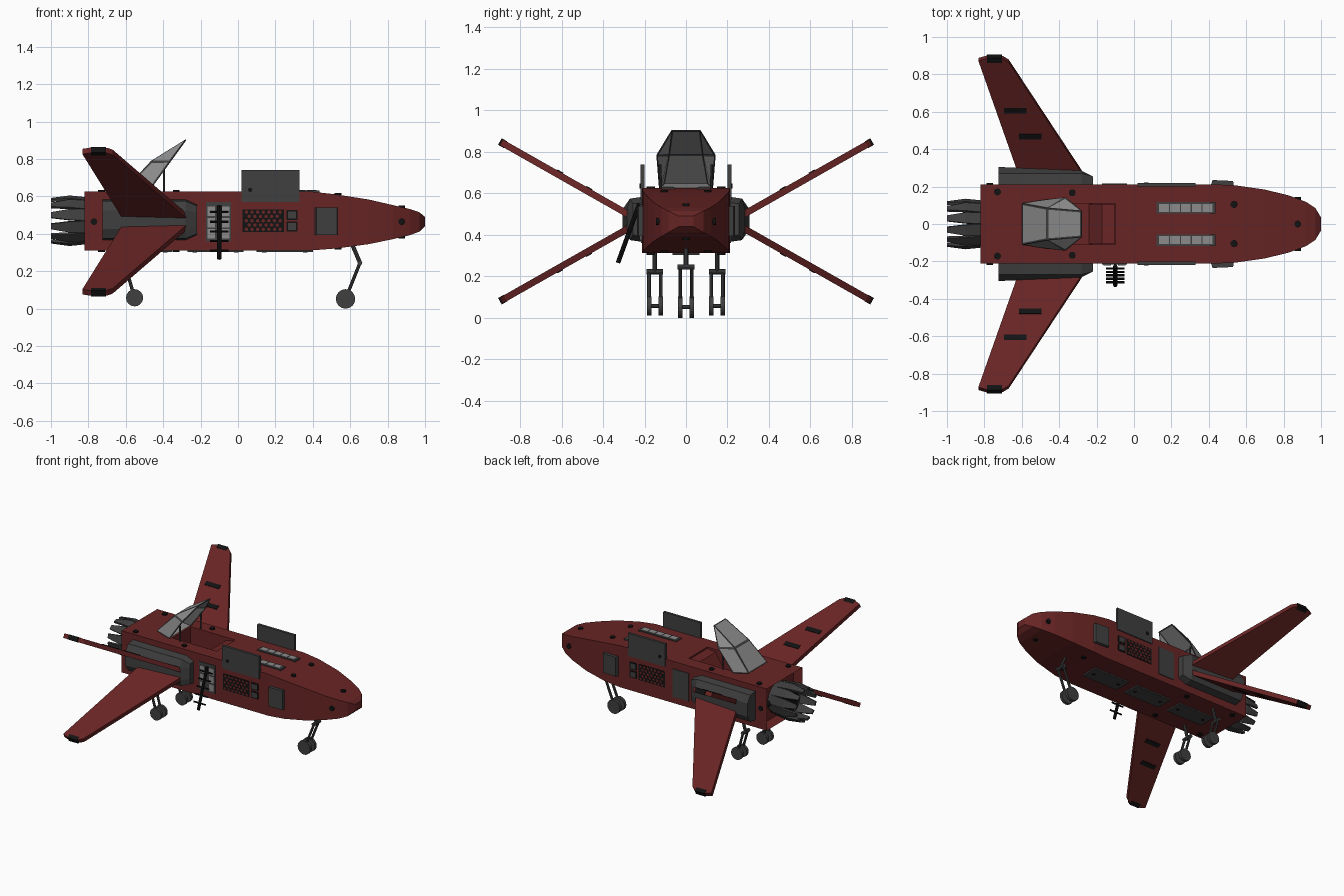
import bpy, bmesh, math
from mathutils import Vector

cube = bpy.data.objects.get("Cube")
if cube:
    bpy.data.objects.remove(cube, do_unlink=True)


def material(name, r, g, b):
    m = bpy.data.materials.new(name)
    m.use_nodes = True
    m.diffuse_color = (r, g, b, 1)
    m.node_tree.nodes["Principled BSDF"].inputs["Base Color"].default_value = (r, g, b, 1)
    return m


RED = material("dark red paint", 0.14, 0.018, 0.018)
GREY = material("dark grey metal", 0.05, 0.05, 0.05)
GLASS = material("light grey glass", 0.26, 0.26, 0.26)
BLACK = material("black", 0.006, 0.006, 0.006)


def make(name, verts, faces, *mats):
    bm = bmesh.new()
    vs = [bm.verts.new(v) for v in verts]
    for f in faces:
        bm.faces.new([vs[i] for i in f])
    bmesh.ops.recalc_face_normals(bm, faces=bm.faces)
    me = bpy.data.meshes.new(name)
    bm.to_mesh(me)
    bm.free()
    for m in mats:
        me.materials.append(m)
    ob = bpy.data.objects.new(name, me)
    bpy.context.collection.objects.link(ob)
    return ob


def loft(name, rings, mat):
    """Skin equal-sized rings of points and cap both ends."""
    n = len(rings[0])
    faces = [list(range(n)), [(len(rings) - 1) * n + i for i in range(n)]]
    for r in range(len(rings) - 1):
        for i in range(n):
            j = (i + 1) % n
            faces.append([r * n + i, r * n + j, (r + 1) * n + j, (r + 1) * n + i])
    return make(name, [p for ring in rings for p in ring], faces, mat)


def box(name, x, y, z, mat):
    return loft(name, [[(a, y[0], z[0]), (a, y[1], z[0]), (a, y[1], z[1]), (a, y[0], z[1])] for a in x], mat)


def side_box(name, s, x, y, z, mat):
    return box(name, x, sorted((s * y[0], s * y[1])), z, mat)


def rod(name, a, b, r, mat, n=8):
    a, b = Vector(a), Vector(b)
    d = (b - a).normalized()
    u = d.orthogonal().normalized()
    w = d.cross(u)
    angles = [2 * math.pi * i / n for i in range(n)]
    return loft(name, [[p + r * (math.cos(t) * u + math.sin(t) * w) for t in angles] for p in (a, b)], mat)


# Hull: rectangular sections tapering to the nose
sections = [(-0.82, 0.212, 0.312, 0.625), (0.40, 0.212, 0.312, 0.625), (0.53, 0.208, 0.322, 0.61),
            (0.70, 0.184, 0.345, 0.583), (0.83, 0.152, 0.372, 0.553), (0.92, 0.118, 0.393, 0.532),
            (0.97, 0.085, 0.412, 0.515), (1.0, 0.035, 0.44, 0.49)]
hull = loft("hull", [[(x, -w, b), (x, w, b), (x, w, t), (x, -w, t)] for x, w, b, t in sections], RED)

# Recessed engine bay at the tail
bm = bmesh.new()
bm.from_mesh(hull.data)
tail = min(bm.faces, key=lambda f: f.calc_center_median().x)
bmesh.ops.inset_region(bm, faces=[tail], thickness=0.03)
for v in tail.verts:
    v.co.x += 0.06
bm.to_mesh(hull.data)
bm.free()

# Open cockpit cut
cutter = box("cockpit_cutter", (-0.47, -0.1), (-0.11, 0.11), (0.5, 0.7), RED)
cutter.hide_render = True
cutter.hide_viewport = True
cutter.display_type = "WIRE"
cut = hull.modifiers.new("cockpit", "BOOLEAN")
cut.operation = "DIFFERENCE"
cut.object = cutter
loft("cockpit_dash", [[(-0.24, y, 0.5), (-0.102, y, 0.5), (-0.102, y, 0.615), (-0.17, y, 0.605)]
                      for y in (-0.108, 0.108)], RED)

# Raised canopy: framed panes made by insetting every face
half = [(-0.48, 0.13, 0.62), (-0.365, 0.143, 0.785), (-0.28, 0.07, 0.905),
        (-0.6, 0.11, 0.645), (-0.465, 0.085, 0.79)]
verts = half + [(x, -y, z) for x, y, z in half]
panes = [(0, 5, 8, 3), (3, 8, 9, 4), (4, 9, 7, 2), (0, 1, 4, 3), (1, 2, 4), (5, 6, 9, 8), (6, 7, 9)]
canopy = make("canopy", verts, panes, GREY, GLASS)
bm = bmesh.new()
bm.from_mesh(canopy.data)
inner = list(bm.faces)
bmesh.ops.inset_individual(bm, faces=inner, thickness=0.012)
for f in inner:
    f.material_index = 1
bm.to_mesh(canopy.data)
bm.free()
solid = canopy.modifiers.new("thickness", "SOLIDIFY")
solid.thickness = 0.006

# Engine nozzle with tapered petals
rod("engine_core", (-0.74, 0, 0.47), (-0.87, 0, 0.47), 0.115, GREY, 20)
rod("engine_opening", (-0.869, 0, 0.47), (-0.874, 0, 0.47), 0.09, BLACK, 20)
PETALS = 12
for i in range(PETALS):
    a = 2 * math.pi * (i + 0.5) / PETALS
    out = Vector((0, math.cos(a), math.sin(a)))
    tan = Vector((0, -math.sin(a), math.cos(a)))
    rings = []
    for x, r, w in ((-0.78, 0.118, 0.032), (-0.9, 0.132, 0.03), (-1.0, 0.122, 0.015)):
        c = Vector((x, 0, 0.47))
        rings.append([c + out * (r + o) + tan * w * k for o, k in ((0, -1), (0, 1), (-0.014, 1), (-0.014, -1))])
    loft("nozzle_petal", rings, GREY)

# Wings: swept blades in an X, with black bands on the outer faces
SLOPE = 0.567
NORMAL = Vector((0, -SLOPE, 1)).normalized()


def wing_plate(name, outline, low, high, sy, sz, mat):
    rings = []
    for h in (low, high):
        ring = []
        for x, y in outline:
            p = Vector((x, y, 0.035 + (y - 0.28) * SLOPE)) + NORMAL * h
            ring.append((p.x, sy * p.y, 0.465 + sz * p.z))
        rings.append(ring)
    return loft(name, rings, mat)


def band(x0, x1, y0, y1):
    return [(x0, y0), (x1, y0), (x1, y1), (x0, y1)]


wing = [(-0.61, 0.25), (-0.26, 0.25), (-0.67, 0.872), (-0.7, 0.89), (-0.79, 0.892), (-0.832, 0.88)]
for sy in (1, -1):
    for sz in (1, -1):
        wing_plate("wing", wing, -0.016, 0.016, sy, sz, RED)
        wing_plate("wing_tip_plate", band(-0.785, -0.705, 0.87, 0.897), -0.018, 0.018, sy, sz, BLACK)
        for x, y in ((-0.635, 0.615), (-0.555, 0.475)):
            wing_plate("wing_band", band(x - 0.06, x + 0.06, y - 0.014, y + 0.014), 0.015, 0.02, sy, sz, BLACK)

for s in (1, -1):
    # Wing root fairing
    rings = []
    for x, d, k in ((-0.725, 0.305, 1), (-0.28, 0.285, 1), (-0.22, 0.255, 0.75)):
        prof = [(0.2, -0.11), (0.27, -0.1), (d, -0.05), (d, 0.05), (0.27, 0.1), (0.2, 0.11)]
        rings.append([(x, s * min(y, d), 0.475 + k * z) for y, z in prof])
    loft("wing_root", rings, GREY)

    # Raised access door and the honeycomb vent below it
    side_box("access_door", s, (0.02, 0.33), (0.2, 0.212), (0.57, 0.74), GREY)
    side_box("access_door_foot", s, (0.02, 0.33), (0.211, 0.219), (0.57, 0.74), GREY)
    rod("door_latch", (0.065, s * 0.21, 0.635), (0.065, s * 0.223, 0.635), 0.012, BLACK)
    side_box("vent", s, (0.025, 0.245), (0.208, 0.215), (0.41, 0.53), BLACK)
    for row in range(5):
        for col in range(7 - row % 2):
            x, z = 0.045 + 0.03 * col + 0.015 * (row % 2), 0.424 + 0.023 * row
            rod("vent_cell", (x, s * 0.21, z), (x, s * 0.217, z), 0.01, RED, 6)
    for z in (0.412, 0.475):
        side_box("socket", s, (0.258, 0.318), (0.208, 0.216), (z, z + 0.053), BLACK)
        side_box("socket_cover", s, (0.266, 0.31), (0.21, 0.218), (z + 0.008, z + 0.045), GREY)

    # Forward side pod
    loft("side_pod", [[(0.405, s * 0.19, z), (0.42, s * 0.235, z), (0.53, s * 0.23, z), (0.535, s * 0.19, z)]
                      for z in (0.395, 0.54)], GREY)

    # Boarding hatch
    side_box("hatch", s, (-0.172, -0.038), (0.205, 0.217), (0.36, 0.57), GREY)

    # Top grille with five panes
    side_box("grille_frame", s, (0.12, 0.435), (0.055, 0.117), (0.615, 0.632), GREY)
    for i in range(5):
        x = 0.135 + i * 0.058
        side_box("grille_pane", s, (x, x + 0.052), (0.064, 0.108), (0.625, 0.635), GLASS)

    # Black fasteners showing above and below
    for x, y, low, high in ((-0.73, 0.172, 0.304, 0.633), (-0.33, 0.167, 0.304, 0.633),
                            (0.535, 0.105, 0.317, 0.617)):
        rod("fastener", (x, s * y, low), (x, s * y, high), 0.019, BLACK, 12)
    for x, y in ((-0.77, 0.218), (0.875, 0.145)):
        rod("side_fastener", (x, s * 0.1, 0.465), (x, s * y, 0.465), 0.018, BLACK, 12)
    # Canopy strut
    rod("canopy_strut", (-0.395, s * 0.12, 0.6), (-0.395, s * 0.125, 0.74), 0.006, GREY)
rod("nose_fastener", (0.875, 0, 0.375), (0.875, 0, 0.552), 0.018, BLACK, 12)

# Belly panels
for x in (-0.65, -0.27, 0.1):
    box("belly_panel", (x, x + 0.3), (-0.065, 0.065), (0.302, 0.315), GREY)
    for k in (0.04, 0.26):
        rod("panel_lock", (x + k, 0, 0.31), (x + k, 0, 0.299), 0.012, BLACK)

# Boarding ladder and lit hatch strips on the right side
for x in (-0.162, -0.085):
    for z in (0.375, 0.435, 0.495):
        box("hatch_strip", (x, x + 0.04), (-0.221, -0.216), (z, z + 0.05), GLASS)
top, foot = Vector((-0.1, -0.225, 0.55)), Vector((-0.1, -0.328, 0.265))
rod("ladder_pole", top, foot, 0.011, BLACK)
for i in range(5):
    p = top.lerp(foot, 0.12 + 0.18 * i)
    rod("ladder_rung", p - Vector((0.05, 0, 0)), p + Vector((0.05, 0, 0)), 0.006, BLACK, 6)


# Landing gear: post, crossbar, forked legs and twin wheels
def gear(name, y, root, knee, hub, radius):
    at = lambda p, dy=0: (p[0], y + dy, p[1])
    rod(name + "_post", at(root), at(knee), 0.011, GREY)
    rod(name + "_crossbar", at(knee, -0.04), at(knee, 0.04), 0.013, GREY)
    rod(name + "_axle", at(hub, -0.035), at(hub, 0.035), 0.01, GREY)
    for d in (-0.028, 0.028):
        rod(name + "_leg", at(knee, d), at(hub, d), 0.009, GREY)
        rod(name + "_wheel", at(hub, d - 0.011), at(hub, d + 0.011), radius, GREY, 16)


gear("nose_gear", 0, (0.61, 0.345), (0.652, 0.245), (0.575, 0.052), 0.052)
for y in (0.15, -0.15):
    gear("main_gear", y, (-0.57, 0.33), (-0.6, 0.222), (-0.553, 0.058), 0.046)
